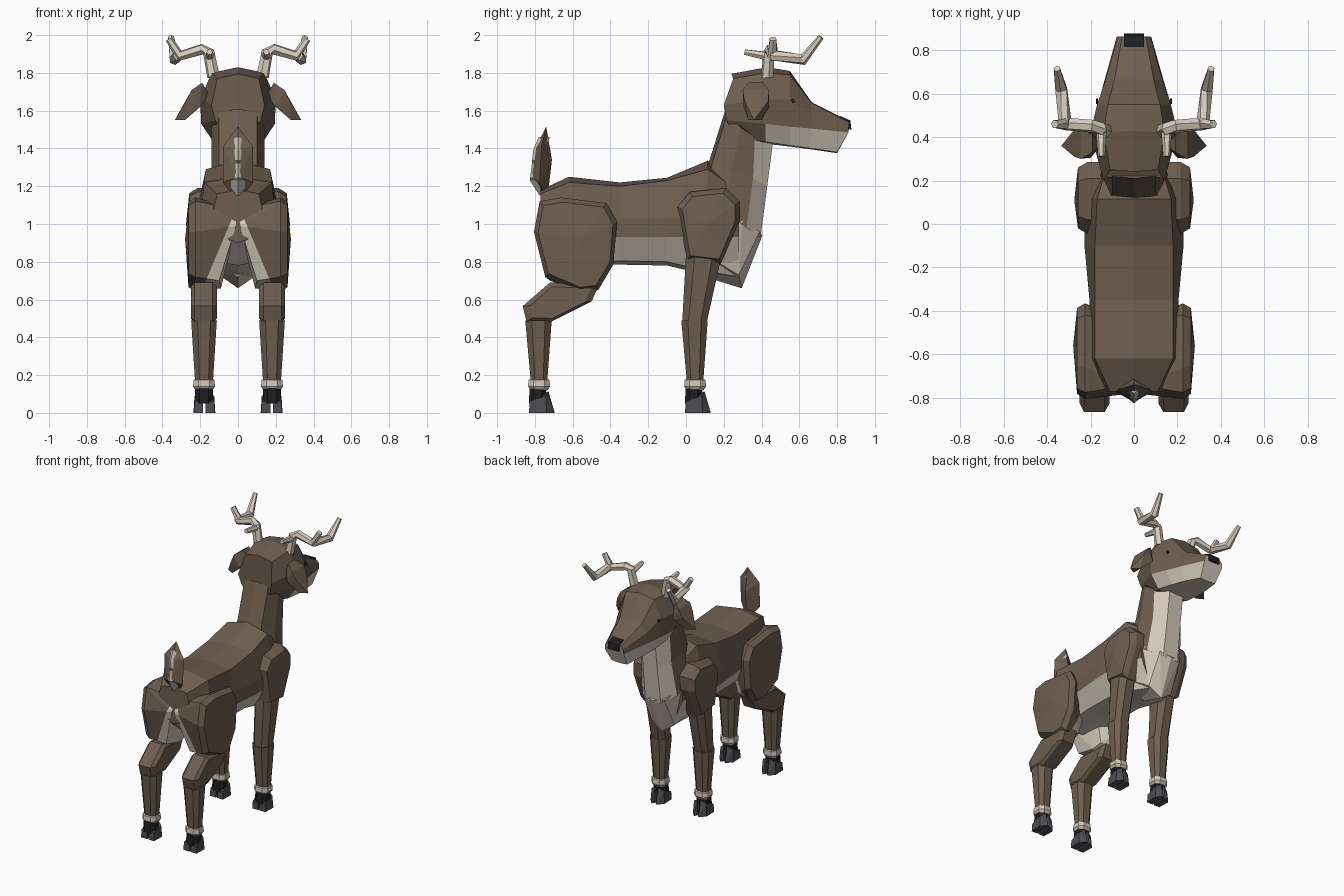
import bpy, bmesh, math
from mathutils import Vector


def mat(name, r, g, b):
    m = bpy.data.materials.new(name)
    m.diffuse_color = (r, g, b, 1)
    return m


BROWN = mat("brown coat", 0.155, 0.112, 0.080)
CREAM = mat("cream fur", 0.64, 0.57, 0.48)
HORN = mat("antler", 0.70, 0.62, 0.52)
GREY = mat("hoof grey", 0.075, 0.07, 0.082)
BLACK = mat("black", 0.013, 0.013, 0.015)


def finish(name, bm, mats, rule=None, mirror=False):
    bmesh.ops.recalc_face_normals(bm, faces=bm.faces)
    if rule:
        for f in bm.faces:
            f.material_index = 1 if rule(f.calc_center_median()) else 0
    me = bpy.data.meshes.new(name)
    bm.to_mesh(me)
    bm.free()
    ob = bpy.data.objects.new(name, me)
    bpy.context.collection.objects.link(ob)
    for m in mats:
        me.materials.append(m)
    if mirror:
        ob.modifiers.new("mirror", "MIRROR").use_mirror_merge = False
    return ob


def loft(name, rings, mats, rule=None, mirror=False):
    """Skin a list of closed rings and cap both ends."""
    bm = bmesh.new()
    vs = [[bm.verts.new(p) for p in r] for r in rings]
    n = len(vs[0])
    for a, b in zip(vs, vs[1:]):
        for i in range(n):
            bm.faces.new((a[i], a[(i + 1) % n], b[(i + 1) % n], b[i]))
    bm.faces.new(vs[0])
    bm.faces.new(vs[-1])
    return finish(name, bm, mats, rule, mirror)


def both(half):
    """Complete a half ring across x = 0."""
    return half + [(-x, y, z) for x, y, z in reversed(half) if x > 0]


def hull(name, pts, mats, rule=None, mirror=False, cut=None):
    bm = bmesh.new()
    for p in pts:
        bm.verts.new(p)
    res = bmesh.ops.convex_hull(bm, input=bm.verts)
    junk = {g for g in res["geom_interior"] + res["geom_unused"] if isinstance(g, bmesh.types.BMVert)}
    bmesh.ops.delete(bm, geom=list(junk), context="VERTS")
    bmesh.ops.dissolve_limit(bm, angle_limit=0.03, verts=bm.verts, edges=bm.edges)
    if cut:
        bmesh.ops.bisect_plane(bm, geom=bm.verts[:] + bm.edges[:] + bm.faces[:],
                               plane_co=cut[0], plane_no=cut[1])
    return finish(name, bm, mats, rule, mirror)


def tube(name, path, radii, m, sides=6):
    """Mirrored tapering tube along a path."""
    path = [Vector(p) for p in path]
    rings = []
    for i, p in enumerate(path):
        d = (path[min(i + 1, len(path) - 1)] - path[max(i - 1, 0)]).normalized()
        u = d.cross(Vector((0.3, -0.9, 0.3))).normalized()
        v = d.cross(u)
        rings.append([p + radii[i] * (u * math.cos(a) + v * math.sin(a))
                      for a in (2 * math.pi * k / sides for k in range(sides))])
    return loft(name, rings, [m], mirror=True)


def octagon(x, y, z, rx, ry):
    k = 0.5
    return [(x + rx * a, y + ry * b, z) for a, b in
            ((1, k), (k, 1), (-k, 1), (-1, k), (-1, -k), (-k, -1), (k, -1), (1, -k))]


# Torso: y, top z, top half width, top side z, half width, belly z, belly half width
rows = [(-0.77, 1.18, 0.11, 1.16, 0.14, 0.90, 0.05), (-0.62, 1.25, 0.18, 1.22, 0.20, 0.78, 0.11),
        (-0.35, 1.22, 0.18, 1.20, 0.205, 0.785, 0.13), (-0.10, 1.245, 0.18, 1.23, 0.228, 0.78, 0.13),
        (0.115, 1.335, 0.17, 1.29, 0.225, 0.73, 0.13), (0.28, 1.20, 0.12, 1.17, 0.17, 0.70, 0.08)]
loft("torso", [both([(0, y, t), (xt, y, zs), (w, y, 1.03), (w - 0.005, y, 0.93),
                     (wb, y, b + 0.02), (0, y, b)]) for y, t, xt, zs, w, b, wb in rows],
     [BROWN, CREAM], lambda c: c.z < 0.93 and c.y > -0.76)

# Chest wedge
s = (-1, 1)
hull("chest", [(0, 0.295, 0.66), (0, 0.405, 0.94), (0, 0.1, 0.72)] +
     [(k * x, y, z) for k in s for x, y, z in
      ((0.09, 0.39, 0.96), (0.155, 0.30, 1.02), (0.14, 0.18, 0.79), (0.10, 0.28, 0.73), (0.14, 0.15, 0.95))],
     [CREAM])

# Neck with pale throat
loft("neck", [both(h) for h in (
    [(0, 0.08, 1.22), (0.12, 0.11, 1.20), (0.17, 0.20, 1.06), (0.15, 0.32, 0.98), (0.065, 0.395, 0.93)],
    [(0, 0.125, 1.34), (0.10, 0.14, 1.325), (0.14, 0.24, 1.28), (0.125, 0.355, 1.24), (0.06, 0.43, 1.20)],
    [(0, 0.21, 1.61), (0.10, 0.22, 1.59), (0.14, 0.29, 1.51), (0.12, 0.365, 1.46), (0.06, 0.46, 1.43)])],
    [BROWN, CREAM], lambda c: 0.34 < c.y and c.z < 1.4)

# Head with pale lower jaw
loft("head", [both(h) for h in (
    [(0, 0.24, 1.795), (0.11, 0.25, 1.77), (0.14, 0.20, 1.63), (0.12, 0.215, 1.55), (0.08, 0.255, 1.46), (0, 0.255, 1.45)],
    [(0, 0.43, 1.83), (0.14, 0.42, 1.80), (0.20, 0.42, 1.66), (0.195, 0.42, 1.53), (0.13, 0.42, 1.435), (0, 0.42, 1.425)],
    [(0, 0.55, 1.81), (0.12, 0.55, 1.79), (0.17, 0.55, 1.66), (0.165, 0.55, 1.515), (0.12, 0.55, 1.415), (0, 0.55, 1.41)],
    [(0, 0.665, 1.645), (0.09, 0.665, 1.64), (0.13, 0.665, 1.58), (0.135, 0.665, 1.505), (0.10, 0.665, 1.40), (0, 0.665, 1.395)],
    [(0, 0.862, 1.545), (0.055, 0.862, 1.54), (0.075, 0.862, 1.52), (0.08, 0.86, 1.485), (0.065, 0.80, 1.38), (0, 0.80, 1.375)])],
    [BROWN, CREAM], lambda c: c.y > 0.42 and c.z < 1.5)
hull("nose", [(k * x, y, z) for k in s for x, y, z in
              ((0.045, 0.815, 1.572), (0.045, 0.87, 1.548), (0.045, 0.876, 1.50), (0.045, 0.83, 1.50))], [BLACK])
hull("eye", [(x, y, z) for x in (0.165, 0.174) for y, z in
             ((0.553, 1.655), (0.567, 1.663), (0.577, 1.645), (0.565, 1.638))], [BLACK], mirror=True)

# Ears
hull("ear", [(0.15, 0.36, 1.68), (0.335, 0.36, 1.55), (0.19, 0.33, 1.748), (0.19, 0.41, 1.748),
             (0.245, 0.30, 1.71), (0.245, 0.44, 1.71), (0.275, 0.31, 1.65), (0.275, 0.435, 1.65),
             (0.28, 0.33, 1.55), (0.28, 0.40, 1.55), (0.20, 0.305, 1.62), (0.20, 0.44, 1.62)],
     [BROWN], mirror=True)

# Antlers
tube("antler_beam", [(0.13, 0.43, 1.78), (0.155, 0.44, 1.91), (0.19, 0.45, 1.925), (0.31, 0.46, 1.89), (0.365, 0.46, 1.98)],
     [0.034, 0.031, 0.03, 0.03, 0.02], HORN)
tube("antler_front_tine", [(0.315, 0.45, 1.895), (0.335, 0.62, 1.87), (0.355, 0.715, 1.99)],
     [0.03, 0.03, 0.016], HORN)
tube("antler_back_tine", [(0.15, 0.45, 1.885), (0.15, 0.31, 1.91)], [0.026, 0.016], HORN)

# Tail with pale underside and two stripes
hull("tail", [(0, -0.74, 1.515), (0, -0.71, 1.34), (0, -0.735, 1.12), (0, -0.80, 1.40), (0, -0.82, 1.25)] +
     [(k * 0.08, y, z) for k in s for y, z in ((-0.765, 1.41), (-0.775, 1.22))], [BROWN])
loft("tail_underside", [[(-w, y + 0.05 * w / 0.06, z), (0, y, z), (w, y + 0.05 * w / 0.06, z),
                         (0, y + 0.06, z)] for w, y, z in
     ((0.012, -0.775, 1.15), (0.058, -0.826, 1.23), (0.058, -0.825, 1.245), (0.058, -0.816, 1.32),
      (0.058, -0.815, 1.34), (0.058, -0.808, 1.395), (0.012, -0.78, 1.46))],
     [CREAM, BROWN], lambda c: 1.231 < c.z < 1.244 or 1.321 < c.z < 1.339)

# Haunches, pale on the inner rear
rim = [(-0.775, 1.12), (-0.66, 1.14), (-0.42, 1.11), (-0.365, 1.01), (-0.385, 0.785), (-0.465, 0.65),
       (-0.56, 0.64), (-0.745, 0.72), (-0.805, 0.96)]
hull("haunch", [(0.225, y, z) for y, z in rim] +
     [(0.262, -0.58 + 0.90 * (y + 0.58), 0.90 + 0.90 * (z - 0.90)) for y, z in rim] +
     [(0.28, -0.56, 0.92), (0.01, -0.74, 1.08), (0.02, -0.45, 1.05), (0.01, -0.78, 0.99),
      (0.10, -0.72, 0.70), (0.10, -0.48, 0.68), (0.09, -0.56, 0.66)],
     [BROWN, CREAM], lambda c: (c.x - 0.01) * 0.38 + (c.z - 1.08) * 0.16 < -0.001, True,
     ((0.01, 0, 1.08), (0.38, 0, 0.16)))

# Shoulders
rim = [(-0.045, 1.09), (0.02, 1.17), (0.21, 1.19), (0.285, 1.12), (0.285, 1.02), (0.185, 0.79), (0.005, 0.81), (-0.02, 1.0)]
hull("shoulder", [(0.215, y, z) for y, z in rim] + [(0.12, y, z) for y, z in rim] +
     [(0.258, 0.12 + 0.85 * (y - 0.12), 0.98 + 0.87 * (z - 0.98)) for y, z in rim] + [(0.275, 0.11, 1.0)],
     [BROWN], mirror=True)

# Upper legs
loft("front_upper_leg", [octagon(0.18, 0.095, 0.84, 0.07, 0.095), octagon(0.18, 0.045, 0.48, 0.06, 0.065)],
     [BROWN], mirror=True)
shank = [(-0.865, 0.565), (-0.72, 0.69), (-0.46, 0.68), (-0.50, 0.59), (-0.72, 0.48), (-0.845, 0.485)]
hull("rear_shank", [(x, y, z) for x in (0.135, 0.23) for y, z in shank] +
     [(x, -0.67 + 0.8 * (y + 0.67), 0.58 + 0.8 * (z - 0.58)) for x in (0.112, 0.25) for y, z in shank],
     [BROWN], mirror=True)

# Lower legs, cuffs and cloven hooves
for part, y in (("front", 0.048), ("rear", -0.778)):
    loft(part + "_lower_leg", [octagon(0.18, y - 0.003, 0.49, 0.068, 0.07), octagon(0.18, y, 0.16, 0.047, 0.043)],
         [BROWN], mirror=True)
    loft(part + "_cuff", [octagon(0.18, y, z, r, r) for z, r in ((0.12, 0.045), (0.14, 0.058), (0.175, 0.055), (0.178, 0.047))],
         [CREAM], mirror=True)
    loft(part + "_pastern", [octagon(0.18, y - 0.005, 0.13, 0.047, 0.045), octagon(0.18, y - 0.012, 0.05, 0.05, 0.042)],
         [BLACK], mirror=True)
    for side, k in (("inner", -1), ("outer", 1)):
        hull(f"{part}_{side}_toe", [(0.178 + k * x, y + dy, z) for x, dy, z in
             ((0.006, -0.053, 0), (0.055, -0.053, 0), (0.058, 0.04, 0), (0.02, 0.083, 0), (0.006, 0.07, 0),
              (0.006, -0.05, 0.06), (0.052, -0.05, 0.06), (0.052, 0.035, 0.09), (0.012, 0.05, 0.115))],
             [GREY], mirror=True)
